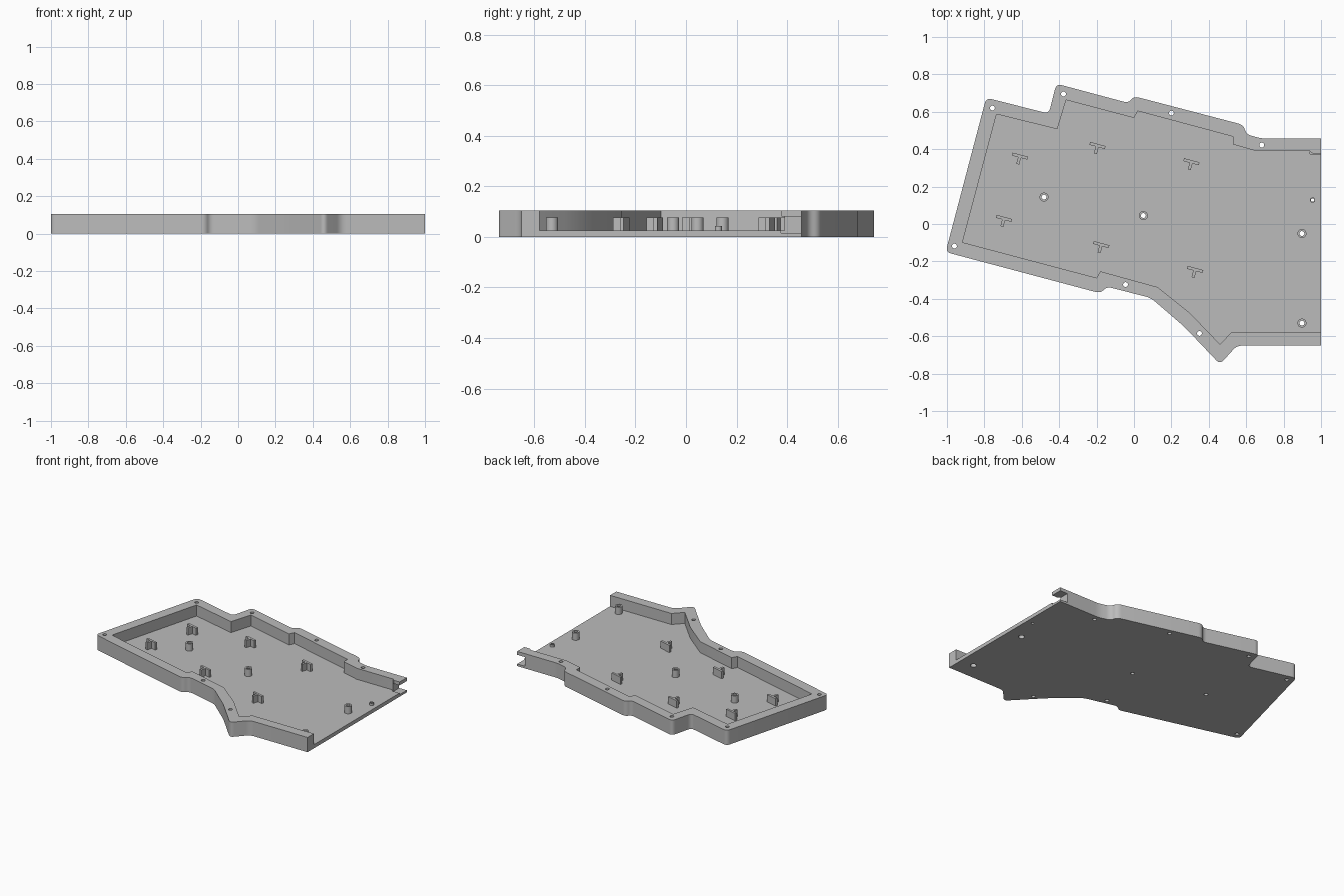
import bpy, bmesh, math
from mathutils import Vector, Matrix

cube = bpy.data.objects.get("Cube")
if cube:
    bpy.data.objects.remove(cube, do_unlink=True)

WALL_TOP, FLOOR_TOP, POST_TOP = 0.104, 0.026, 0.077
TILT = math.radians(-15)

grey = bpy.data.materials.new("case grey")
grey.use_nodes = True
grey.diffuse_color = (0.5, 0.5, 0.5, 1)
grey.node_tree.nodes["Principled BSDF"].inputs["Base Color"].default_value = grey.diffuse_color


def finish(bm, name):
    bmesh.ops.recalc_face_normals(bm, faces=bm.faces)
    mesh = bpy.data.meshes.new(name)
    bm.to_mesh(mesh)
    bm.free()
    mesh.materials.append(grey)
    obj = bpy.data.objects.new(name, mesh)
    bpy.context.collection.objects.link(obj)
    return obj


def prism(bm, points, bottom, top):
    face = bm.faces.new([bm.verts.new((p[0], p[1], bottom)) for p in points])
    result = bmesh.ops.extrude_face_region(bm, geom=[face])
    verts = [v for v in result["geom"] if isinstance(v, bmesh.types.BMVert)]
    bmesh.ops.translate(bm, verts=verts, vec=(0, 0, top - bottom))


def circle(x, y, radius, sides=24):
    return [(x + radius * math.cos(math.tau * i / sides),
             y + radius * math.sin(math.tau * i / sides)) for i in range(sides)]


def rectangle(x1, x2, y1, y2):
    return [(x1, y1), (x2, y1), (x2, y2), (x1, y2)]


def rounded(points, radius, steps=6):
    """Round every corner except those on the open right end."""
    pts = [Vector(p) for p in points]
    out = []
    for i, p in enumerate(pts):
        if p.x > 0.99:
            out.append(p)
            continue
        a, b = pts[i - 1] - p, pts[(i + 1) % len(pts)] - p
        start = p + a.normalized() * min(radius, a.length * 0.45)
        end = p + b.normalized() * min(radius, b.length * 0.45)
        for k in range(steps + 1):
            t = k / steps
            out.append(start * (1 - t) ** 2 + p * 2 * t * (1 - t) + end * t * t)
    return out


def cut(target, cutter):
    mod = target.modifiers.new("cut", "BOOLEAN")
    mod.operation = "DIFFERENCE"
    mod.solver = "EXACT"
    mod.object = cutter
    bpy.context.view_layer.objects.active = target
    bpy.ops.object.modifier_apply(modifier=mod.name)
    bpy.data.objects.remove(cutter, do_unlink=True)


def smooth(obj):
    bpy.ops.object.select_all(action="DESELECT")
    obj.select_set(True)
    bpy.context.view_layer.objects.active = obj
    bpy.ops.object.shade_smooth_by_angle(angle=math.radians(25))


# Outer and inner outlines of the tray
outer = [(-1.007, -.15), (-.79, .675), (-.455, .59), (-.415, .75), (-.03, .647),
         (0, .683), (.585, .53), (.6, .48), (.68, .457), (1, .457), (1, -.65),
         (.55, -.65), (.46, -.75), (.27, -.55), (.09, -.395), (-.145, -.335),
         (-.18, -.37)]
inner = [(-.917, -.098), (-.735, .587), (-.41, .507), (-.363, .663), (0, .567),
         (.02, .604), (.53, .467), (.53, .425), (.655, .39), (1.1, .39),
         (1.1, -.58), (.52, -.58), (.46, -.643), (.3, -.477), (.125, -.337),
         (-.18, -.253), (-.2, -.288)]
rim_holes = [(-.757, .62), (-.377, .695), (.2, .593), (.683, .422),
             (-.96, -.118), (-.045, -.324), (.35, -.585)]
inner_posts = [(-.481, .144), (.05, .045)]
edge_posts = [(.898, -.051), (.898, -.53)]
peg = (.955, .128)

# Tray: solid outline, hollowed by the cavity
bm = bmesh.new()
prism(bm, rounded(outer, .03), 0, WALL_TOP)
tray = finish(bm, "tray")

bm = bmesh.new()
prism(bm, inner, FLOOR_TOP, 0.3)
cut(tray, finish(bm, "cavity_cutter"))

# Through holes and the connector slot at the back of the open end
bm = bmesh.new()
for x, y in rim_holes + inner_posts:
    prism(bm, circle(x, y, .013), -0.1, 0.3)
for x, y in edge_posts:
    prism(bm, circle(x, y, .02), -0.1, 0.3)
prism(bm, circle(*peg, .009), -0.1, 0.3)
prism(bm, rectangle(.94, 1.1, .375, .6), .015, .08)
cut(tray, finish(bm, "hole_cutter"))
smooth(tray)

# Lip above the connector slot
bm = bmesh.new()
prism(bm, [(.94, .39), (.955, .377), (1, .377), (1, .39)], .08, WALL_TOP)
finish(bm, "slot_lip")


# Hollow screw posts and the short locating peg
def tube(name, x, y, outside, inside, top):
    bm = bmesh.new()
    sides = 24
    rings = [[bm.verts.new((px, py, z)) for px, py in circle(x, y, r, sides)]
             for r, z in ((outside, FLOOR_TOP), (outside, top),
                          (inside, top), (inside, FLOOR_TOP))]
    for a, b in zip(rings, rings[1:] + rings[:1]):
        for i in range(sides):
            j = (i + 1) % sides
            bm.faces.new((a[i], a[j], b[j], b[i]))
    smooth(finish(bm, name))


for i, (x, y) in enumerate(inner_posts + edge_posts):
    tube(f"screw_post_{i + 1}", x, y, .024, .013, POST_TOP)
tube("locating_peg", *peg, .014, .009, .043)

# T-shaped supports, tilted with the angled side of the tray
supports = [(-.61, .363), (-.195, .42), (.307, .333),
            (-.695, .03), (-.175, -.11), (.327, -.243)]
W, T, S = .043, .008, .045
tee = [(-W, T), (-W, -T), (-T, -T), (-T, -S), (T, -S), (T, -T), (W, -T), (W, T)]
for i, (x, y) in enumerate(supports):
    bm = bmesh.new()
    prism(bm, tee, FLOOR_TOP, POST_TOP)
    bm.transform(Matrix.Translation((x, y, 0)) @ Matrix.Rotation(TILT, 4, "Z"))
    finish(bm, f"tee_support_{i + 1}")
